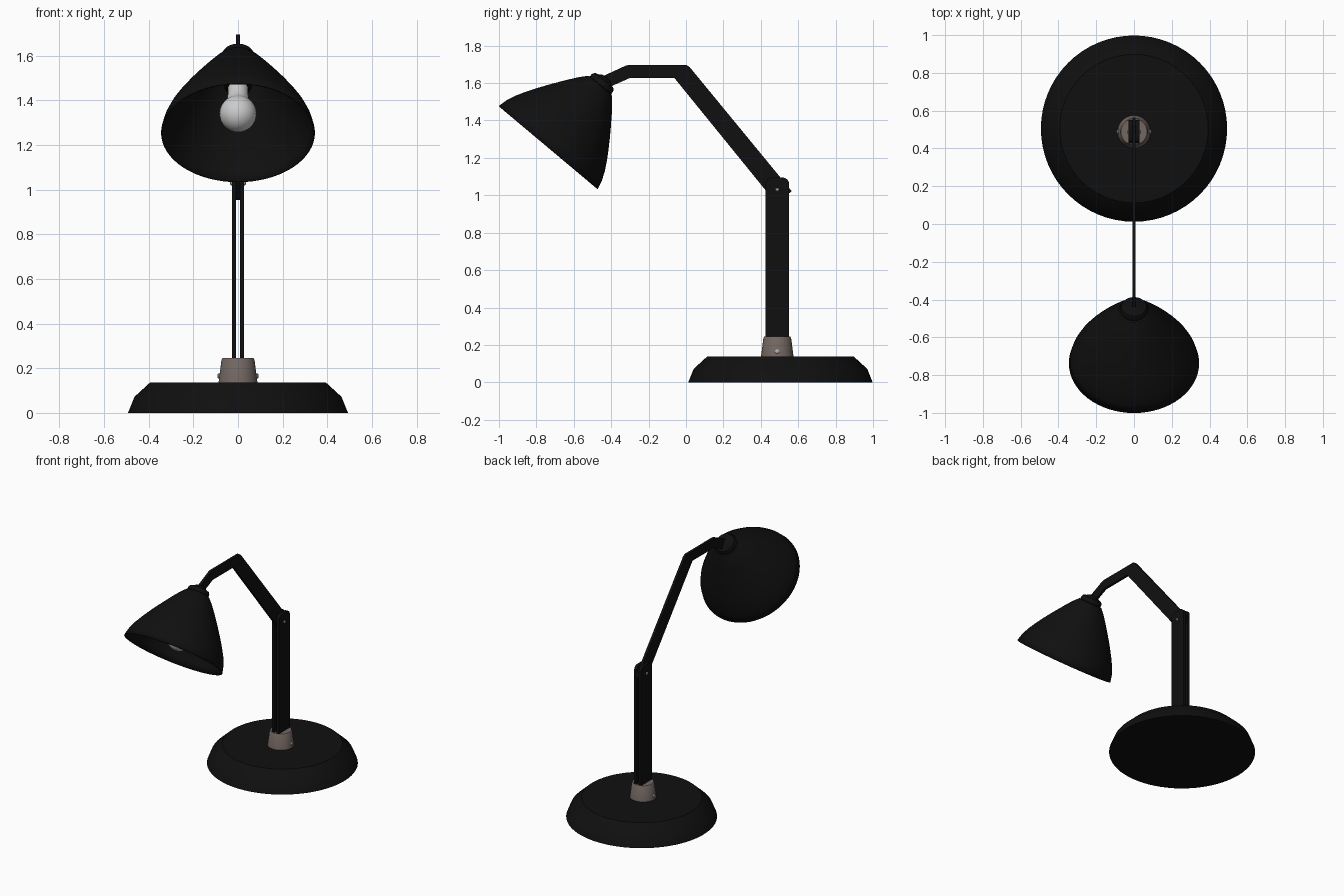
import bpy, bmesh, math
from mathutils import Matrix, Vector

if "Cube" in bpy.data.objects:
    bpy.data.objects.remove(bpy.data.objects["Cube"])


def material(name, r, g, b):
    m = bpy.data.materials.new(name)
    m.diffuse_color = (r, g, b, 1)
    m.use_nodes = True
    m.node_tree.nodes["Principled BSDF"].inputs["Base Color"].default_value = m.diffuse_color
    return m


BLACK = material("black_paint", 0.005, 0.005, 0.005)
BROWN = material("brown_metal", 0.17, 0.135, 0.12)
STEEL = material("screw_steel", 0.45, 0.45, 0.45)
WHITE = material("bulb_glass", 0.8, 0.8, 0.8)


def finish(bm, name, mat, angle=32):
    me = bpy.data.meshes.new(name)
    bmesh.ops.recalc_face_normals(bm, faces=bm.faces)
    bm.to_mesh(me)
    bm.free()
    me.materials.append(mat)
    ob = bpy.data.objects.new(name, me)
    bpy.context.collection.objects.link(ob)
    bpy.ops.object.select_all(action='DESELECT')
    ob.select_set(True)
    bpy.context.view_layer.objects.active = ob
    bpy.ops.object.shade_smooth_by_angle(angle=math.radians(angle))
    return ob


def lathe(name, profile, mat, matrix, steps=64):
    """Revolve (radius, height) points round local z, then place with matrix."""
    bm = bmesh.new()
    vs = [bm.verts.new((r, 0, z)) for r, z in profile]
    es = [bm.edges.new(p) for p in zip(vs, vs[1:])]
    bmesh.ops.spin(bm, geom=vs + es, cent=(0, 0, 0), axis=(0, 0, 1),
                   angle=math.tau, steps=steps)
    bmesh.ops.remove_doubles(bm, verts=bm.verts, dist=1e-5)
    bm.transform(matrix)
    return finish(bm, name, mat)


def plate(name, outline, x0, x1, mat):
    """Flat bar: (y, z) outline extruded from x0 to x1."""
    bm = bmesh.new()
    f = bm.faces.new([bm.verts.new((x0, y, z)) for y, z in outline])
    ext = bmesh.ops.extrude_face_region(bm, geom=[f])
    bmesh.ops.translate(bm, vec=(x1 - x0, 0, 0),
                        verts=[v for v in ext['geom'] if isinstance(v, bmesh.types.BMVert)])
    return finish(bm, name, mat)


POST_Y = 0.488

# Base disc
lathe("base", [(0, 0), (0.493, 0), (0.464, 0.072), (0.393, 0.137), (0, 0.137)],
      BLACK, Matrix.Translation((0, 0.505, 0)))

# Tapered collar holding the post
lathe("collar", [(0, 0.12), (0.088, 0.13), (0.074, 0.238), (0.069, 0.245), (0, 0.245)],
      BROWN, Matrix.Translation((0, POST_Y, 0)), 48)

# Twin post plates with rounded tops
y0, y1, top, rad = 0.425, 0.551, 1.095, 0.035
arc = [math.radians(a) for a in range(0, 91, 15)]
outline = [(y0, 0.15), (y1, 0.15)]
outline += [(y1 - rad + rad * math.cos(a), top - rad + rad * math.sin(a)) for a in arc]
outline += [(y0 + rad - rad * math.sin(a), top - rad + rad * math.cos(a)) for a in arc]
for side, label in ((-1, "left"), (1, "right")):
    plate("post_" + label, outline, side * 0.009, side * 0.028, BLACK)
    # Screws at the collar and the arm pivot
    for part, x, z, r in (("collar", 0.080, 0.165, 0.012), ("pivot", 0.024, 1.03, 0.010)):
        m = Matrix.Translation((side * x, POST_Y, z)) @ Matrix.Rotation(side * math.pi / 2, 4, 'Y')
        lathe(f"{part}_screw_{label}",
              [(0, 0), (r, 0), (r, 0.008), (r * 0.6, 0.012), (0, 0.013)], STEEL, m, 16)

# Bent arm running between the plates to the shade
plate("arm", [(0.565, 1.022), (0.020, 1.685), (0.004, 1.696), (-0.310, 1.696),
              (-0.325, 1.692), (-0.455, 1.632), (-0.425, 1.572), (-0.300, 1.627),
              (-0.062, 1.627), (0.484, 0.955)], -0.009, 0.009, BLACK)

# Shade group: local z is the tilted shade axis, origin at the rim centre
TILT = Matrix.Translation((0, -0.737, 1.255)) @ Matrix.Rotation(math.radians(-40), 4, 'X')

shade = lathe("shade", [(0.342, 0), (0.330, 0.05), (0.309, 0.10), (0.281, 0.15), (0.250, 0.20),
                        (0.217, 0.25), (0.182, 0.30), (0.146, 0.35), (0.112, 0.395),
                        (0.080, 0.43), (0.0, 0.448)], BLACK, TILT)
sol = shade.modifiers.new("thickness", 'SOLIDIFY')
sol.thickness = 0.006
sol.offset = 0

# Cap on top of the shade
lathe("shade_cap", [(0, 0.42), (0.066, 0.425), (0.074, 0.437), (0.074, 0.452), (0.066, 0.466),
                    (0.045, 0.474), (0.030, 0.485), (0, 0.49)], BLACK, TILT, 40)

# Bulb socket and bulb inside the shade
lathe("socket", [(0, 0.44), (0.062, 0.44), (0.062, 0.27), (0.055, 0.26), (0, 0.26)],
      BLACK, TILT, 32)
ball = [(0.083 * math.sin(math.radians(a)), 0.112 - 0.083 * math.cos(math.radians(a)))
        for a in range(0, 136, 9)]
lathe("bulb", ball + [(0.050, 0.19), (0.046, 0.22), (0.045, 0.28), (0, 0.28)], WHITE, TILT, 32)
